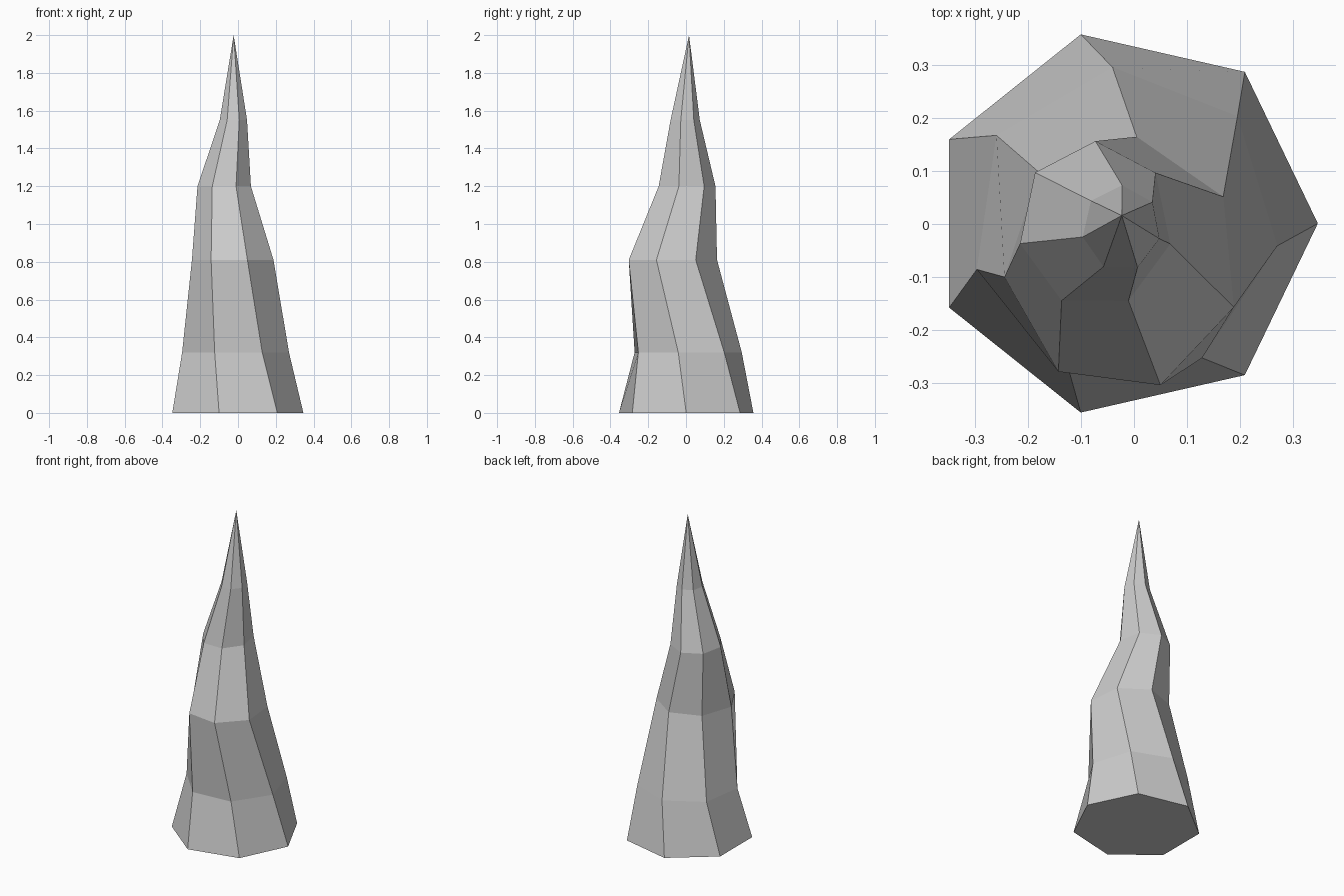
import bpy, bmesh
from math import cos, sin, tau, radians

if "Cube" in bpy.data.objects:
    bpy.data.objects.remove(bpy.data.objects["Cube"])

SIDES = 7
# Cross-sections: height, centre x, centre y, radius x, radius y, twist in degrees
RINGS = [
    (0.00, -0.019, 0.001, 0.365, 0.365, 0),
    (0.32, -0.018, 0.002, 0.291, 0.294, -8.4),
    (0.81, -0.022, -0.075, 0.223, 0.241, -19.8),
    (1.20, -0.073, -0.002, 0.145, 0.158, -13),
    (1.55, -0.024, -0.008, 0.074, 0.081, -14),
]
TIP = (-0.023, 0.016, 2.0)


def add_ring(bm, z, cx, cy, rx, ry, twist):
    angles = [tau * i / SIDES + radians(twist) for i in range(SIDES)]
    return [bm.verts.new((cx + rx * cos(a), cy + ry * sin(a), z)) for a in angles]


# Crooked tapering rock spike
bm = bmesh.new()
rings = [add_ring(bm, *r) for r in RINGS]
tip = bm.verts.new(TIP)
bm.faces.new(rings[0][::-1])
for i in range(SIDES):
    j = (i + 1) % SIDES
    for lower, upper in zip(rings, rings[1:]):
        bm.faces.new((lower[i], lower[j], upper[j], upper[i]))
    bm.faces.new((rings[-1][i], rings[-1][j], tip))
bmesh.ops.recalc_face_normals(bm, faces=bm.faces)

mesh = bpy.data.meshes.new("spike")
bm.to_mesh(mesh)
bm.free()
bpy.context.collection.objects.link(bpy.data.objects.new("spike", mesh))
